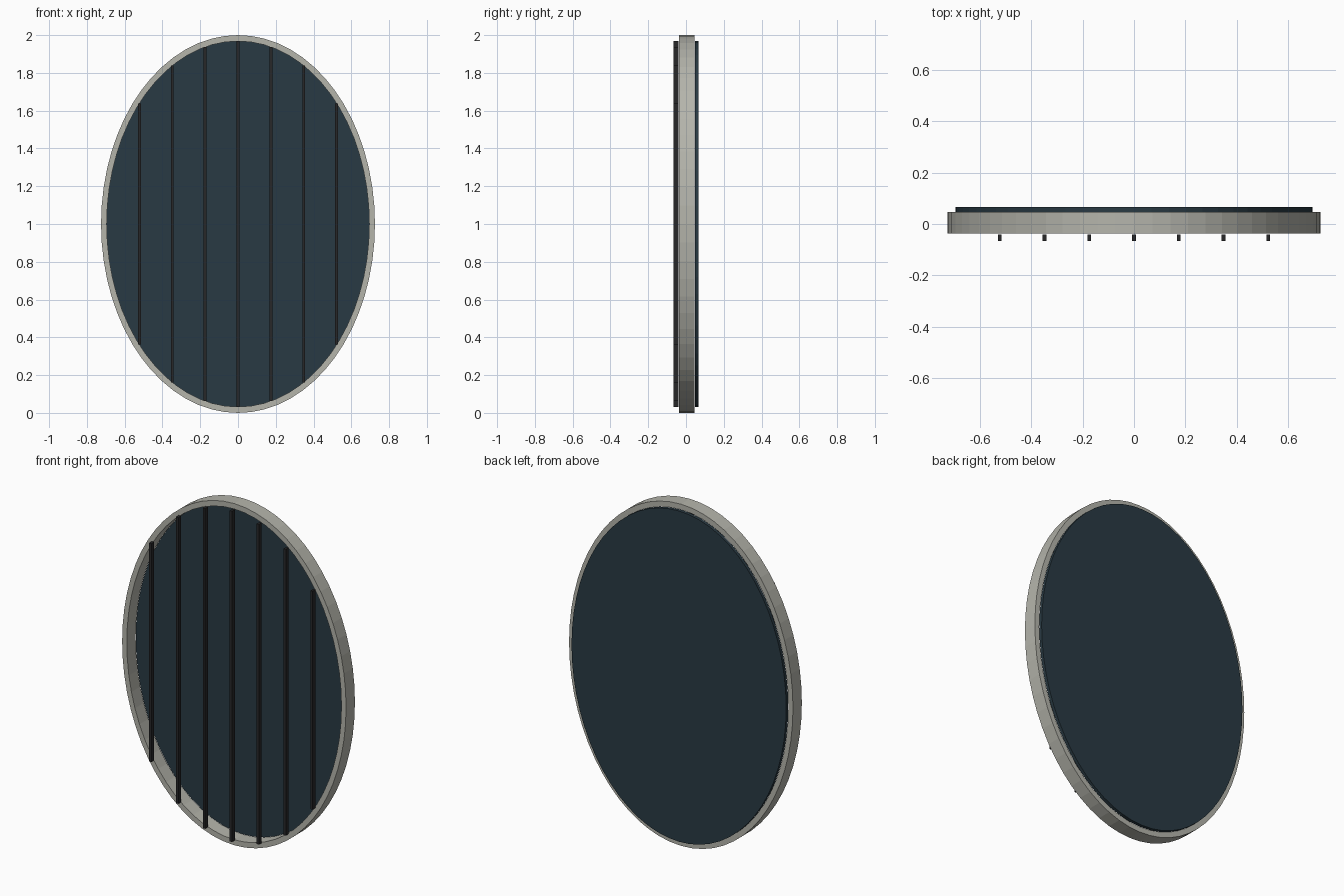
import bpy, bmesh, math

if "Cube" in bpy.data.objects:
    bpy.data.objects.remove(bpy.data.objects["Cube"])

SEG = 64
RX, RZ = 0.725, 1.0      # outer frame radii
IX, IZ = 0.695, 0.968    # inner frame / glass radii


def material(name, rgb):
    m = bpy.data.materials.new(name)
    m.diffuse_color = (*rgb, 1)
    m.use_nodes = True
    m.node_tree.nodes["Principled BSDF"].inputs["Base Color"].default_value = m.diffuse_color
    return m


def finish(name, bm, mat):
    bmesh.ops.recalc_face_normals(bm, faces=bm.faces)
    me = bpy.data.meshes.new(name)
    bm.to_mesh(me)
    bm.free()
    me.materials.append(mat)
    ob = bpy.data.objects.new(name, me)
    bpy.context.collection.objects.link(ob)
    return ob


def ellipse(bm, rx, rz, y):
    return [bm.verts.new((rx * math.cos(a), y, 1 + rz * math.sin(a)))
            for a in (2 * math.pi * i / SEG for i in range(SEG))]


def bridge(bm, a, b):
    for i in range(SEG):
        j = (i + 1) % SEG
        bm.faces.new((a[i], a[j], b[j], b[i]))


stone = material("frame_stone", (0.46, 0.46, 0.41))
glass = material("dark_glass", (0.022, 0.042, 0.056))
iron = material("dark_iron", (0.02, 0.02, 0.022))

# Oval frame: rectangular section swept around the ellipse
bm = bmesh.new()
section = [(RX, RZ, -0.036), (RX, RZ, 0.046), (IX, IZ, 0.046), (IX, IZ, -0.036)]
loops = [ellipse(bm, *s) for s in section]
for k in range(4):
    bridge(bm, loops[k], loops[(k + 1) % 4])
finish("oval_frame", bm, stone)

# Oval glass pane set at the back
bm = bmesh.new()
front, back = ellipse(bm, IX, IZ, 0.047), ellipse(bm, IX, IZ, 0.066)
bridge(bm, front, back)
bm.faces.new(front)
bm.faces.new(back)
finish("glass_pane", bm, glass)

# Vertical bars in front, each as tall as the oval at its position
for i in range(-3, 4):
    x = 0.174 * i
    h = 2 * IZ * math.sqrt(1 - (x / IX) ** 2)
    bm = bmesh.new()
    bmesh.ops.create_cube(bm, size=1)
    bmesh.ops.scale(bm, vec=(0.015, 0.026, h), verts=bm.verts)
    bmesh.ops.translate(bm, vec=(x, -0.053, 1), verts=bm.verts)
    finish(f"vertical_bar_{i + 4}", bm, iron)
